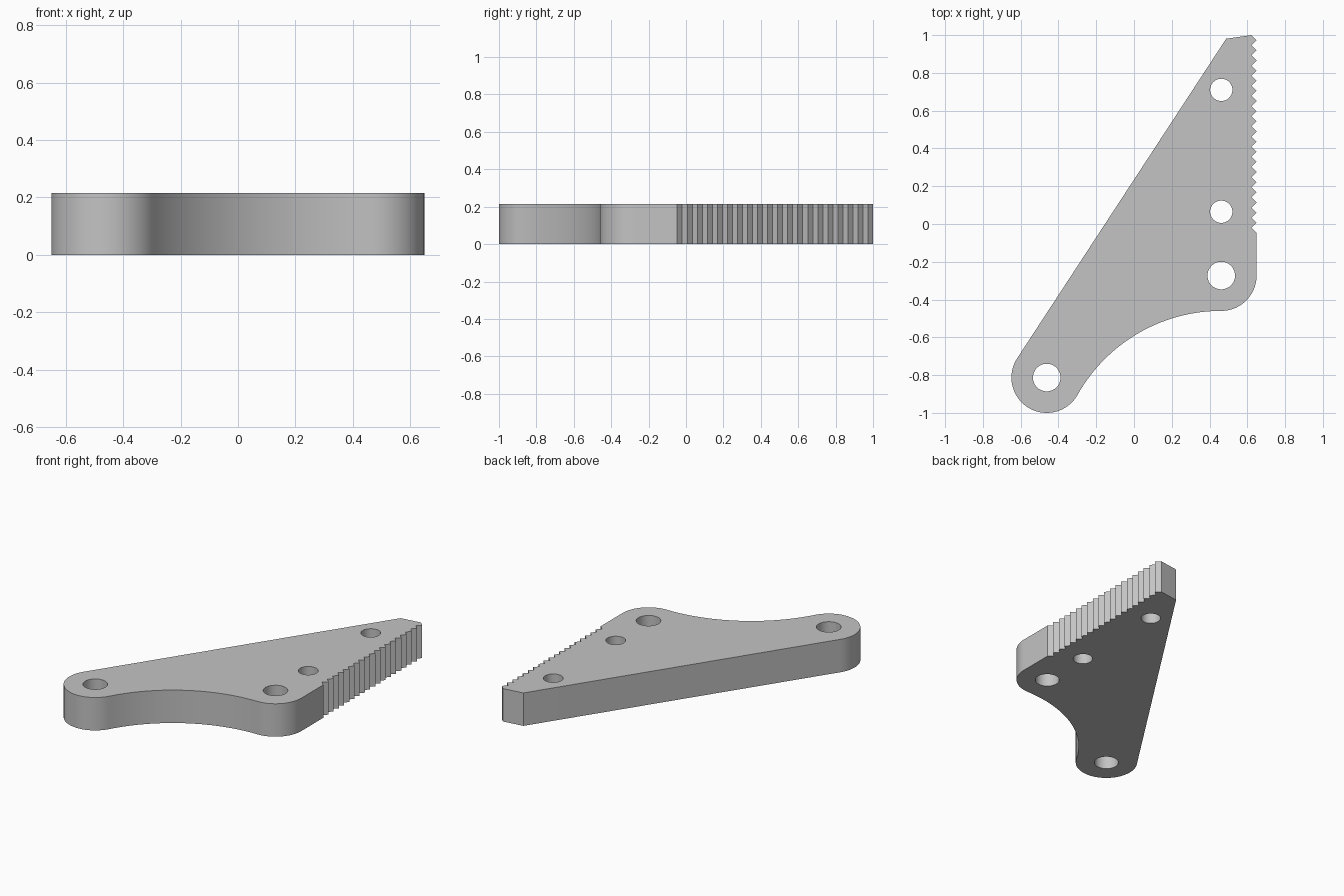
import bpy, bmesh, math
from math import pi

cube = bpy.data.objects.get("Cube")
if cube:
    bpy.data.objects.remove(cube, do_unlink=True)

THICK = 0.215
R = 0.187                       # radius of both rounded ends
FOOT = (-0.462, -0.813)
HEEL = (0.462, -0.273)
TIP_X, VALLEY_X = HEEL[0] + R, 0.622
TEETH, TEETH_START = 20, -0.047
PITCH = (1.0 - TEETH_START) / (TEETH - 0.5)


def arc(c, r, a0, a1, n):
    """Points on an arc from angle a0 to a1, both ends included."""
    return [(c[0] + r * math.cos(a0 + (a1 - a0) * i / n),
             c[1] + r * math.sin(a0 + (a1 - a0) * i / n)) for i in range(n + 1)]


# Concave arc centred below the heel, tangent to both rounded ends
dx, dy = HEEL[0] - FOOT[0], HEEL[1] - FOOT[1]
dist = (dx * dx + dy * dy) / (2 * dy)
centre = (HEEL[0], HEEL[1] - dist)
ang = math.atan2(FOOT[1] - centre[1], FOOT[0] - centre[0])

# Counter-clockwise outline: foot, hollow, heel, teeth, blunt top
corner = (0.488, 0.981)
line_dir = math.atan2(corner[1] + 0.71, corner[0] + 0.62)
outline = arc(FOOT, R, line_dir + pi / 2, ang + pi, 40) if ang + pi > line_dir + pi / 2 \
    else arc(FOOT, R, line_dir + pi / 2, ang + 3 * pi, 40)
outline += arc(centre, dist - R, ang, pi / 2, 40)[1:]
outline += arc(HEEL, R, -pi / 2, 0, 20)[1:]
for i in range(TEETH):
    y = TEETH_START + i * PITCH
    outline += [(TIP_X, y), (VALLEY_X, y + PITCH / 2)]
outline.append(corner)

# Two large pivot holes and two small bolt holes
holes = [(FOOT, 0.073), (HEEL, 0.073), ((0.462, 0.065), 0.059), ((0.462, 0.71), 0.059)]

bm = bmesh.new()


def add_loop(points):
    vs = [bm.verts.new((x, y, 0)) for x, y in points]
    return [bm.edges.new((vs[i - 1], vs[i])) for i in range(len(vs))]


edges = add_loop(outline)
for c, r in holes:
    edges += add_loop(arc(c, r, 0, 2 * pi, 48)[:-1])

# Fill between the loops, then raise to full thickness
bmesh.ops.triangle_fill(bm, edges=edges, use_beauty=True, normal=(0, 0, 1))
res = bmesh.ops.extrude_face_region(bm, geom=bm.faces[:], use_keep_orig=True)
top = [g for g in res["geom"] if isinstance(g, bmesh.types.BMVert)]
bmesh.ops.translate(bm, verts=top, vec=(0, 0, THICK))
bmesh.ops.recalc_face_normals(bm, faces=bm.faces[:])

mesh = bpy.data.meshes.new("toothed_lever_plate")
bm.to_mesh(mesh)
bm.free()
plate = bpy.data.objects.new("toothed_lever_plate", mesh)
bpy.context.collection.objects.link(plate)

# Plain grey
mat = bpy.data.materials.new("plain_grey")
mat.use_nodes = True
grey = (0.55, 0.55, 0.55, 1)
mat.diffuse_color = grey
mat.node_tree.nodes["Principled BSDF"].inputs["Base Color"].default_value = grey
mesh.materials.append(mat)

# Smooth curved walls, sharp rims and teeth
bpy.ops.object.select_all(action='DESELECT')
plate.select_set(True)
bpy.context.view_layer.objects.active = plate
bpy.ops.object.shade_smooth_by_angle(angle=math.radians(25))
